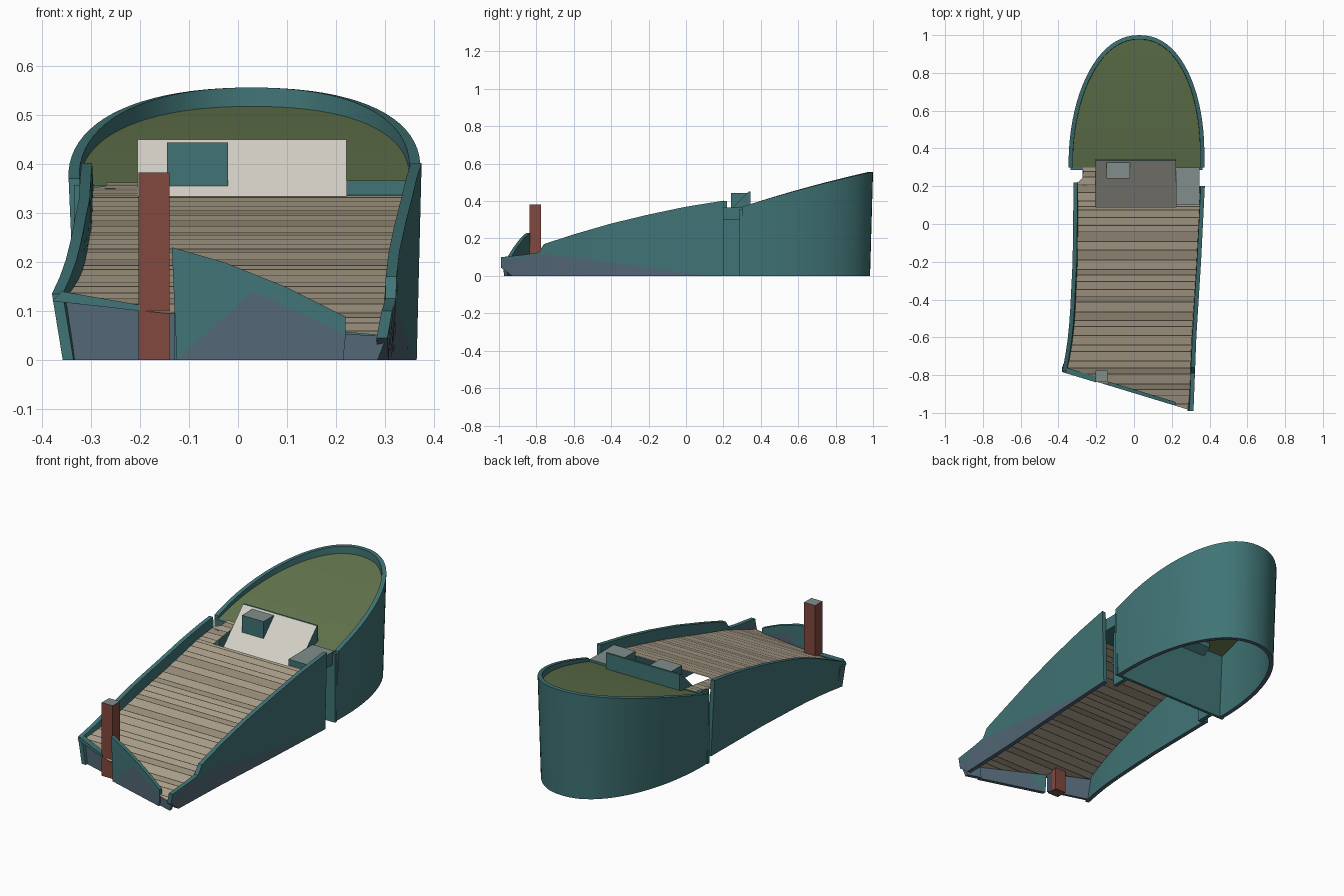
import bpy, bmesh, math, random

if "Cube" in bpy.data.objects:
    bpy.data.objects.remove(bpy.data.objects["Cube"])
random.seed(4)

def mat(name, r, g, b):
    m = bpy.data.materials.new(name)
    m.diffuse_color = (r, g, b, 1)
    m.use_nodes = True
    m.node_tree.nodes["Principled BSDF"].inputs["Base Color"].default_value = m.diffuse_color
    return m

TEAL = mat("teal paint", .052, .175, .18)
SLATE = mat("slate blue", .085, .135, .18)
WOOD = mat("pale wood", .42, .36, .265)
WOOD2 = mat("weathered wood", .33, .28, .205)
GROOVE = mat("dark groove", .07, .055, .04)
GREEN = mat("moss green", .125, .18, .075)
WHITE = mat("off white", .66, .63, .57)
RED = mat("rust red", .22, .065, .048)
GREY = mat("grey top", .22, .27, .26)

def build(name, verts, faces, mats, idx=None, smooth=False):
    me = bpy.data.meshes.new(name)
    me.from_pydata(verts, [], faces)
    for m in mats:
        me.materials.append(m)
    if idx:
        for p, i in zip(me.polygons, idx):
            p.material_index = i
    bm = bmesh.new()
    bm.from_mesh(me)
    bmesh.ops.recalc_face_normals(bm, faces=bm.faces)
    bm.to_mesh(me)
    bm.free()
    ob = bpy.data.objects.new(name, me)
    bpy.context.collection.objects.link(ob)
    if smooth:
        bpy.context.view_layer.objects.active = ob
        ob.select_set(True)
        bpy.ops.object.shade_smooth_by_angle(angle=math.radians(30))
        ob.select_set(False)
    return ob

def box(name, x0, x1, y0, y1, z0, z1, side, top):
    v = [(x, y, z) for z in (z0, z1) for x, y in ((x0, y0), (x1, y0), (x1, y1), (x0, y1))]
    f = [(0, 3, 2, 1), (4, 5, 6, 7)] + [(i, (i + 1) % 4, 4 + (i + 1) % 4, 4 + i) for i in range(4)]
    return build(name, v, f, [side, top], [0, 1, 0, 0, 0, 0])

def interp(pts, t):
    if t <= pts[0][0]:
        return pts[0][1]
    for (a, u), (b, v) in zip(pts, pts[1:]):
        if t <= b:
            return u + (v - u) * (t - a) / (b - a)
    return pts[-1][1]

# thick wall: rows of (outer xy, inner xy, bottom xy, top z, middle z, bottom z)
def wall(name, rows):
    v, f, idx = [], [], []
    for o, n, b, zt, zm, zb in rows:
        k = (zm - zb) / max(zt - zb, 1e-4)
        m = [b[i] + (o[i] - b[i]) * k for i in (0, 1)]
        bi = [b[i] + n[i] - o[i] for i in (0, 1)]
        mi = [m[i] + n[i] - o[i] for i in (0, 1)]
        v += [(*o, zt), (*m, zm), (*b, zb), (*bi, zb), (*mi, zm), (*n, zt)]
    for r in range(len(rows) - 1):
        for i in range(6):
            j = (i + 1) % 6
            f.append((r * 6 + i, r * 6 + j, r * 6 + 6 + j, r * 6 + 6 + i))
            idx.append(1 if i in (1, 2, 3) else 0)
    e = (len(rows) - 1) * 6
    f += [tuple(range(6)), tuple(range(e + 5, e - 1, -1))]
    return build(name, v, f, [TEAL, SLATE], idx + [0, 0], True)

LEFT = [(-.78, -.38), (-.65, -.355), (-.5, -.34), (-.2, -.325), (.2, -.32), (.22, -.32)]
RIGHT = [(-.99, .315), (-.6, .33), (-.2, .355), (.2, .375)]
TOP = [(-.99, .10), (-.85, .115), (-.79, .125), (-.76, .17), (-.6, .222), (-.4, .28),
       (-.2, .328), (0, .37), (.2, .402)]
DECK = [(-.98, .05), (-.75, .13), (-.3, .248), (.09, .335), (.3, .362)]

# left and right stern walls
rows = []
for i in range(13):
    y = -.78 + i * 1.0 / 12
    x = interp(LEFT, y)
    z = max(.135, interp(TOP, y) - .03 * max(0, -y - .5) / .28)
    rows.append(((x, y), (x + .022, y), (x + .022, y), z, 0.002, 0))
wall("left_hull_wall", rows)
rows = []
for y in (-.99, -.93, -.86, -.79, -.76, -.68, -.6, -.5, -.4, -.3, -.2, -.1, 0, .1, .2):
    x = interp(RIGHT, y)
    zb = interp([(-.99, .045), (-.93, 0)], y)
    zm = interp([(-.99, .08), (-.75, .12), (.08, .003)], y)
    rows.append(((x, y), (x - .022, y), (x - .01, y), interp(TOP, y), zm, zb))
wall("right_hull_wall", rows)

# bow wall, a rounded arch in plan
def bow_z(y):
    t = y - .3
    return .37 + .315 * t - .07 * t * t

def bow_pt(a, k):
    c, s = math.cos(a), math.sin(a)
    cc = math.copysign(abs(c) ** .92, c)
    return (.013 + .015 * s + (.359 - k) * cc, .35 + (.65 - k) * s)

N = 40
angles = [math.pi * i / N for i in range(N + 1)]
rows, rim = [], []
for i in range(-1, N + 2):
    a = angles[min(max(i, 0), N)]
    o, n, b = bow_pt(a, 0), bow_pt(a, .022), bow_pt(a, .016)
    if i < 0 or i > N:
        o, n, b = ((p[0], .3) for p in (o, n, b))
    rim.append(n)
    rows.append((o, n, b, bow_z(o[1]), .002, 0))
wall("bow_hull_wall", rows)

# green bow deck built as cross strips
v, f = [], []
half = len(rim) // 2
for i in range(half + 1):
    for p in (rim[i], rim[-1 - i]):
        v.append((p[0], p[1], bow_z(p[1]) - .016 - .018 * (p[1] - .3) / .7))
for i in range(half):
    f.append((2 * i, 2 * i + 1, 2 * i + 3, 2 * i + 2))
build("bow_deck", v, f, [GREEN])

# plank deck: wide planks with thin dark grooves, cut along the slanted stern
v, f, idx = [], [], []
def strip(y, y2, m):
    spans = [(None, None)] if y < .09 else [(None, -.205), (.222, None)]
    for a, b in spans:
        k = len(v)
        for t in (y, y2):
            xl = interp(LEFT, t) + .01
            if t < -.78:
                xl = -.38 - (t + .78) / .304
            if t > .225:
                xl = -.27
            xr = interp(RIGHT, t) - .01 if t < .2 else .31
            xl, xr = (xl if a is None else a), (xr if b is None else b)
            z = interp(DECK, t)
            v.extend([(min(xl, xr), t, z), (xr, t, z)])
        f.append((k, k + 1, k + 3, k + 2))
        idx.append(m)

y, groove = -.985, False
while y < .3:
    stop = .09 if y < .09 else .3
    y2 = min(stop, y + (.005 if groove else random.uniform(.022, .05)))
    strip(y, y2, 2 if groove else random.choice((0, 0, 1)))
    y, groove = y2, not groove
build("plank_deck", v, f, [WOOD, WOOD2, GROOVE], idx)

# slanted stern: slate lower panels, raised teal transom
def stern(name, pts, off, thick, m):
    n = len(pts)
    v = []
    for d in (off, off + thick):
        v += [(x, -.78 - .304 * (x + .38) + d, z) for x, z in pts]
    f = [tuple(range(n)), tuple(range(2 * n - 1, n - 1, -1))]
    f += [(i, (i + 1) % n, n + (i + 1) % n, n + i) for i in range(n)]
    return build(name, v, f, [m])

stern("stern_left_panel", [(-.35, 0), (-.13, 0), (-.13, .10), (-.2, .105), (-.375, .12)], .026, .015, SLATE)
stern("stern_left_rim", [(-.2, .10), (-.2, .112), (-.36, .14), (-.38, .12)], -.004, .03, TEAL)
stern("stern_lower_panel", [(-.125, 0), (.215, 0), (.22, .052), (.03, .14)], 0, .02, SLATE)
stern("stern_raised_panel", [(-.125, 0), (.03, .14), (.22, .052), (.22, .088), (.1, .148),
                             (-.03, .2), (-.135, .23)], 0, .02, TEAL)
stern("stern_right_panel", [(.215, 0), (.285, 0), (.305, .05), (.22, .052)], .01, .02, SLATE)

# bulkhead closing the bow, and inset walls at the notches
box("bow_bulkhead", -.335, .362, .285, .30, 0, .357, TEAL, TEAL)
box("left_notch_wall", -.272, -.25, .2, .29, 0, .35, TEAL, TEAL)
box("right_notch_wall", .28, .302, .2, .29, 0, .355, TEAL, TEAL)

# white cabin slope sinking through the deck opening, teal behind
prof = [(.09, .205), (.335, .45), (.345, .45), (.345, .34), (.10, .19)]
v = [(x, y, z) for x in (-.205, .222) for y, z in prof]
f = [(0, 1, 2, 3, 4), (9, 8, 7, 6, 5)] + [(i, (i + 1) % 5, 5 + (i + 1) % 5, 5 + i) for i in range(5)]
build("cabin_slope", v, f, [WHITE, TEAL], [1, 1, 0, 1, 1, 1, 1])
box("cabin_hatch", -.145, -.02, .24, .325, .355, .444, TEAL, GREY)
box("side_locker", .222, .347, .10, .30, .30, .366, TEAL, GREY)

# stern post
box("stern_post", -.203, -.14, -.836, -.776, 0, .383, RED, GREY)
